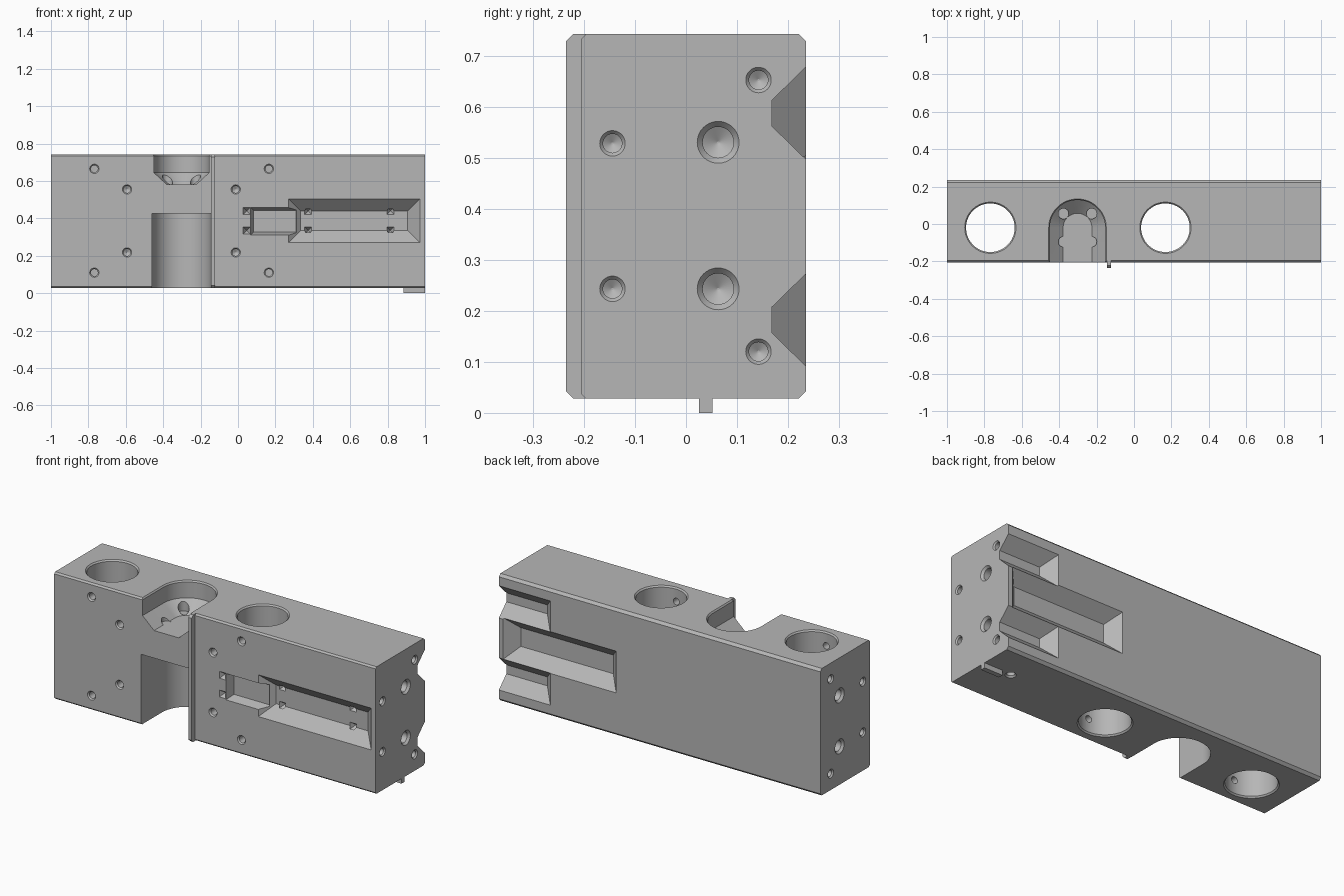
import bpy
import bmesh
from math import sin, cos, pi
from mathutils import Vector

if "Cube" in bpy.data.objects:
    bpy.data.objects.remove(bpy.data.objects["Cube"])

grey = bpy.data.materials.new("machined grey")
grey.use_nodes = True
colour = (0.47, 0.47, 0.47, 1)
grey.diffuse_color = colour
grey.node_tree.nodes["Principled BSDF"].inputs["Base Color"].default_value = colour

FRONT, BACK, BOTTOM, TOP = -0.205, 0.235, 0.028, 0.742
MID_Y, ARCH_X = -0.02, -0.302


def loft(name, rings):
    """Closed solid skinned through rings of equal point count."""
    bm = bmesh.new()
    loops = [[bm.verts.new(p) for p in ring] for ring in rings]
    n = len(loops[0])
    for a, b in zip(loops, loops[1:]):
        for i in range(n):
            j = (i + 1) % n
            bm.faces.new((a[i], a[j], b[j], b[i]))
    bm.faces.new(loops[0])
    bm.faces.new(loops[-1])
    bmesh.ops.recalc_face_normals(bm, faces=bm.faces)
    mesh = bpy.data.meshes.new(name)
    bm.to_mesh(mesh)
    bm.free()
    mesh.materials.append(grey)
    obj = bpy.data.objects.new(name, mesh)
    bpy.context.collection.objects.link(obj)
    return obj


def carve(rings):
    """Cut a lofted solid out of the body."""
    cutter = loft("cutter", rings)
    cutter.hide_render = True
    mod = body.modifiers.new("cut", "BOOLEAN")
    mod.operation = "DIFFERENCE"
    mod.solver = "EXACT"
    mod.object = cutter
    bpy.context.view_layer.objects.active = body
    bpy.ops.object.modifier_apply(modifier=mod.name)
    mesh = cutter.data
    bpy.data.objects.remove(cutter)
    bpy.data.meshes.remove(mesh)


def lathe(origin, direction, profile, n=32):
    """Rings of (radius, distance) along a direction."""
    d = Vector(direction)
    u = d.orthogonal().normalized()
    v = d.cross(u)
    return [[Vector(origin) + d * t + (u * cos(2 * pi * i / n) + v * sin(2 * pi * i / n)) * r
             for i in range(n)] for r, t in profile]


def drill(origin, direction, r, depth):
    """Countersunk blind hole with a pointed end."""
    carve(lathe(origin, direction, [(r, -0.02), (r, 0), (r * 0.74, r * 0.3),
                                    (r * 0.74, depth), (0.002, depth + r * 0.4)]))


def rect(x0, x1, z0, z1, y):
    return [(x0, y, z0), (x1, y, z0), (x1, y, z1), (x0, y, z1)]


def recess(x0, x1, z0, z1, face, depth, inset):
    """Pocket with sloping walls in the front or back face."""
    inward = 1 if face < 0 else -1
    rings = []
    for t in (-0.02, depth):
        s = inset * t / depth
        rings.append(rect(x0 + s, x1 - s, z0 + s, z1 - s, face + inward * t))
    carve(rings)


def arch(r, z, steps=32):
    """Round-backed slot outline, open towards the front."""
    arc = [(ARCH_X + r * cos(pi * i / steps), MID_Y + r * sin(pi * i / steps), z)
           for i in range(steps + 1)]
    return [(ARCH_X + r, -0.3, z)] + arc + [(ARCH_X - r, -0.3, z)]


def bevelled_bar(name, x0, x1, y0, y1, c0, c1):
    """Bar along x with chamfers c0 at the front and c1 at the back."""
    outline = [(y0 + c0, BOTTOM), (y1 - c1, BOTTOM), (y1, BOTTOM + c1), (y1, TOP - c1),
               (y1 - c1, TOP), (y0 + c0, TOP), (y0, TOP - c0), (y0, BOTTOM + c0)]
    return loft(name, [[(x, y, z) for y, z in outline] for x in (x0, x1)])


# Main block
body = bevelled_bar("block", -1, 1, FRONT, BACK, 0.009, 0.014)

# Vertical through bores with chamfered rims
for x in (-0.768, 0.168):
    carve(lathe((x, MID_Y, 0), (0, 0, 1),
                [(0.137, BOTTOM - 0.02), (0.137, BOTTOM), (0.13, BOTTOM + 0.008),
                 (0.13, TOP - 0.008), (0.137, TOP), (0.137, TOP + 0.02)], 64))

# Upper and lower arched slots
carve([arch(0.154, TOP + 0.02), arch(0.154, TOP), arch(0.148, TOP - 0.008),
       arch(0.148, 0.645), arch(0.077, 0.58)])
carve([arch(0.157, -0.05), arch(0.157, 0.425)])
for dx in (-0.075, 0.075):
    for dy in (-0.075, 0.075):
        carve(lathe((ARCH_X + dx, MID_Y + dy, 0.579), (0, 0, 1), [(0.028, 0), (0.028, 0.2)], 24))

# Front recesses and diamond notches
recess(0.27, 0.972, 0.27, 0.505, FRONT, 0.065, 0.065)
recess(0.068, 0.325, 0.31, 0.458, FRONT, 0.05, 0.016)
for x, y in ((0.047, FRONT), (0.375, FRONT + 0.065), (0.815, FRONT + 0.065)):
    for z in (0.335, 0.44):
        carve(lathe((x, y, z), (0, 1, 0), [(0.001, -0.027), (0.027, 0), (0.001, 0.027)], 4))

# Back recesses, two of them open at the end
recess(0.27, 0.975, 0.27, 0.505, BACK, 0.067, 0.065)
for z in (0.182, 0.587):
    carve([[(0.68 + s, y, z - 0.09 + s), (1.1, y, z - 0.09 + s),
            (1.1, y, z + 0.09 - s), (0.68 + s, y, z + 0.09 - s)]
           for s, y in ((-0.02, BACK + 0.02), (0.065, BACK - 0.067))])

# Front screw holes
for xs, zs in (((-0.768, 0.165), (0.11, 0.665)), ((-0.593, -0.012), (0.218, 0.555))):
    for x in xs:
        for z in zs:
            drill((x, FRONT, z), (0, 1, 0), 0.025, 0.1)

# Holes in both ends
for side in (-1, 1):
    for y, r, zs in ((0.063, 0.041, (0.243, 0.53)), (-0.144, 0.025, (0.243, 0.528)),
                     (0.142, 0.025, (0.12, 0.652))):
        for z in zs:
            drill((side, y, z), (-side, 0, 0), r, 0.06)

# Hole in the underside
drill((0.824, 0.042, BOTTOM), (0, 0, 1), 0.028, 0.06)

# Front ridge and underside key
ridge = bevelled_bar("front_ridge", -0.144, -0.124, -0.235, -0.19, 0.014, 0.001)
key = loft("bottom_key", [[(x, 0.025, z), (x, 0.052, z), (x, 0.052, z + 0.035), (x, 0.025, z + 0.035)]
                          for x in (0.885, 1.0) for z in (0,)])

body.data.materials.clear()
body.data.materials.append(grey)
for poly in body.data.polygons:
    poly.material_index = 0

# Smooth round walls, keep edges sharp
bpy.ops.object.select_all(action="DESELECT")
body.select_set(True)
bpy.context.view_layer.objects.active = body
bpy.ops.object.shade_smooth_by_angle(angle=pi / 7)
